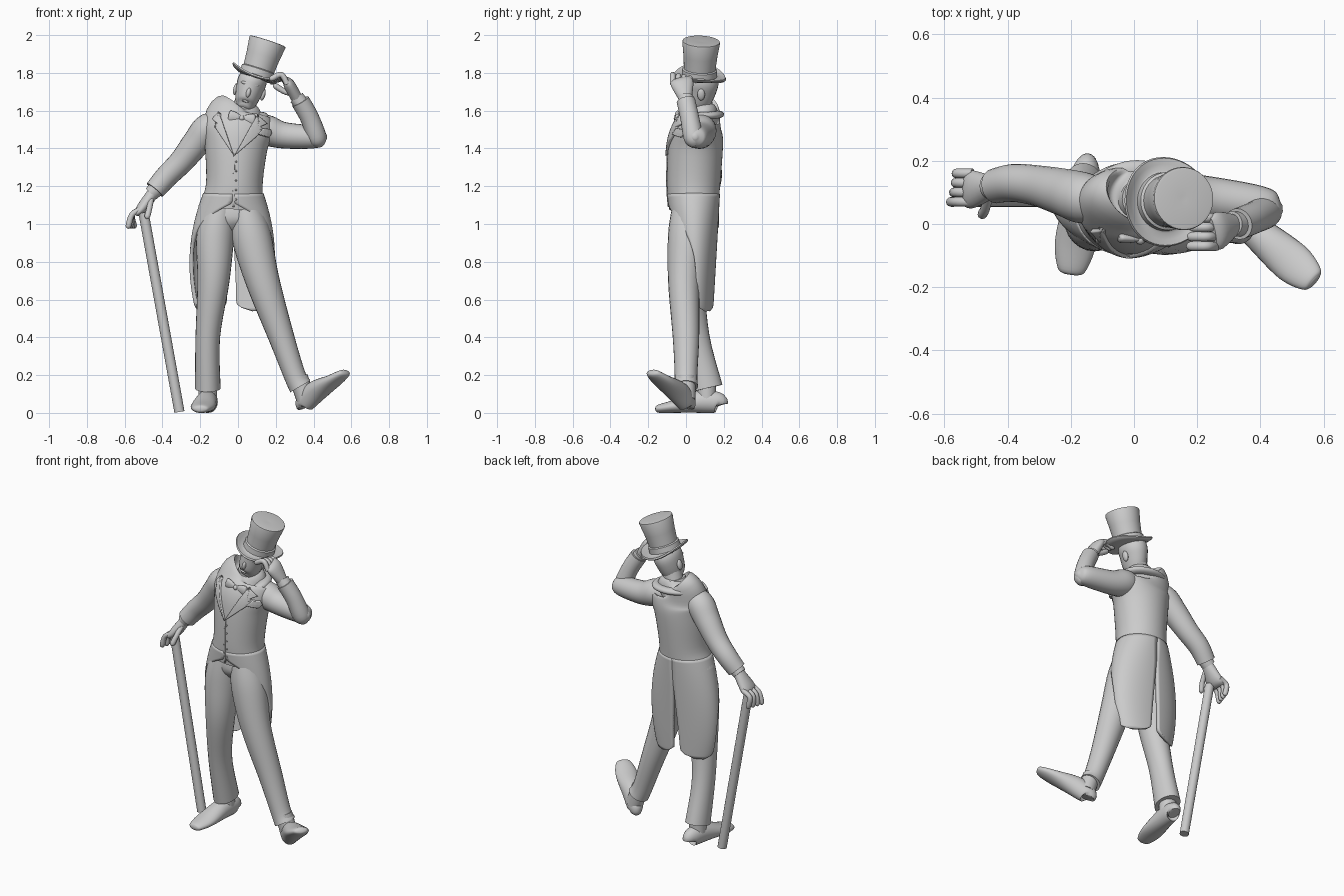
import bpy, bmesh, math
from mathutils import Vector, Matrix
from mathutils.bvhtree import BVHTree

if "Cube" in bpy.data.objects:
    bpy.data.objects.remove(bpy.data.objects["Cube"])

grey = bpy.data.materials.new("plain grey")
grey.use_nodes = True
grey.diffuse_color = (.6, .6, .6, 1)
grey.node_tree.nodes["Principled BSDF"].inputs["Base Color"].default_value = grey.diffuse_color

X, Y, Z = Matrix.Identity(3)
SIDES = {"right": -1, "left": 1}


def finish(name, bm):
    """Turn a bmesh into a smooth shaded object."""
    bmesh.ops.recalc_face_normals(bm, faces=bm.faces)
    mesh = bpy.data.meshes.new(name)
    bm.to_mesh(mesh)
    bm.free()
    mesh.materials.append(grey)
    for polygon in mesh.polygons:
        polygon.use_smooth = True
    mesh.set_sharp_from_angle(angle=.9)
    ob = bpy.data.objects.new(name, mesh)
    bpy.context.scene.collection.objects.link(ob)
    return ob


def spline(points, steps=5):
    """Smooth curve through rows of numbers."""
    padded = [points[0], *points, points[-1]]
    rows = []
    for before, start, end, after in zip(padded, padded[1:], padded[2:], padded[3:]):
        for k in range(steps):
            t = k / steps
            rows.append([b + t / 2 * (c - a + t * (2*a - 5*b + 4*c - d + t * (3*(b - c) + d - a)))
                         for a, b, c, d in zip(before, start, end, after)])
    return rows + [list(points[-1])]


def skin(name, rings):
    """Closed surface over a stack of rings."""
    bm = bmesh.new()
    loops = [[bm.verts.new(co) for co in ring] for ring in rings]
    for lower, upper in zip(loops, loops[1:]):
        for i in range(len(lower)):
            bm.faces.new((lower[i - 1], lower[i], upper[i], upper[i - 1]))
    bm.faces.new(loops[0])
    bm.faces.new(loops[-1])
    return finish(name, bm)


def circle(sides):
    for k in range(sides):
        angle = math.tau * k / sides
        yield math.cos(angle), math.sin(angle)


def loft(name, points, ref=X, flat=1, sides=24):
    """Sweep ellipses along a path; rows are x, y, z, radius along ref, and maybe a second radius."""
    rows = spline(points)
    rings = []
    for i, row in enumerate(rows):
        ahead, behind = rows[min(i + 1, len(rows) - 1)], rows[max(i - 1, 0)]
        tangent = Vector(ahead[:3]) - Vector(behind[:3])
        across = tangent.cross(ref).normalized()
        along = across.cross(tangent).normalized()
        rings.append([Vector(row[:3]) + along * c * row[3] + across * s * row[-1] * flat
                      for c, s in circle(sides)])
    return skin(name, rings)


def finger(name, points, radius=.015):
    """Thin limb with a rounded tip."""
    last, previous = Vector(points[-1]), Vector(points[-2])
    tip = last + (last - previous).normalized() * radius
    return loft(name, [(*p, radius) for p in points] + [(*tip, radius / 4)], Y, sides=12)


def ball(name, centre, size, tilt=0):
    bm = bmesh.new()
    place = Matrix.Translation(centre) @ Matrix.Rotation(tilt, 4, 'Y') @ Matrix.Diagonal((*size, 1))
    bmesh.ops.create_uvsphere(bm, u_segments=20, v_segments=12, radius=1, matrix=place)
    return finish(name, bm)


# Jacket body and trousers
torso = loft("jacket_body", [
    (-.03, .04, 1.08, .18, .13), (-.02, .04, 1.2, .15, .14), (-.01, .05, 1.4, .165, .145),
    (0, .06, 1.5, .185, .135), (0, .08, 1.57, .17, .105), (.02, .09, 1.6, .11, .08),
    (.02, .09, 1.63, .06, .06)], sides=48)
loft("trouser_seat", [(-.02, .03, 1.13, .15), (-.03, .03, 1.02, .17), (-.02, .03, .94, .06)], flat=.58)
loft("right_trouser_leg", [(-.09, .03, 1.1, .08, .1), (-.12, .02, .94, .1, .105), (-.13, .01, .7, .085, .09),
                           (-.16, .05, .4, .065, .075), (-.16, .11, .13, .068, .085)])
loft("left_trouser_leg", [(.04, .03, 1.1, .08, .1), (.07, .01, .94, .105, .105), (.13, -.01, .7, .09, .085),
                          (.23, 0, .4, .068, .07), (.3, 0, .2, .058, .06), (.33, 0, .14, .062, .064)])

# Tail coat skirt: two panels growing out of the waist, cut away in front and split behind
rows, columns = 36, 20
for label, side in SIDES.items():
    bm = bmesh.new()
    grid = []
    for i in range(rows + 1):
        t = i / rows
        corner = max(0, t * 12 - 11) ** 3 / 2
        vent = max(0, t - .25) / 5 + corner
        front = 1.5 + (math.pi - 1.5) * min(1, 1.08 - t * 1.08) ** 4 - corner
        width, depth = .15 + t * (.23 - .2 * t), .13 - .045 * t
        angles = [vent + (front - vent) * k / columns for k in range(columns + 1)]
        grid.append([bm.verts.new((side * width * math.sin(a) - .025 - t / 100, depth * math.cos(a) + .04 + t / 100,
                                   1.16 - .62 * t)) for a in angles])
    for upper, lower in zip(grid, grid[1:]):
        for k in range(columns):
            bm.faces.new((upper[k], upper[k + 1], lower[k + 1], lower[k]))
    panel = finish(label + "_coat_tail", bm)
    cloth = panel.modifiers.new("thickness", 'SOLIDIFY')
    cloth.thickness, cloth.offset = .02, 0


def shoe(name, heel, toe):
    """One shared shoe shape, standing on the line from heel to toe."""
    heel, toe = Vector(heel), Vector(toe)
    forward = toe - heel
    side = forward.cross(Z).normalized()
    up = side.cross(forward).normalized()
    shape = [(0, .03, .04), (.04, .045, .055), (.3, .055, .06), (.7, .065, .035), (.95, .045, .022), (1, .02, .01)]
    loft(name, [(*(heel + forward * t + up * max(tall, .02)), wide, tall) for t, wide, tall in shape], side)


# Shoes and ankles
shoe("right_shoe", (-.15, .18, 0), (-.2, -.16, 0))
shoe("left_shoe", (.37, -.01, 0), (.58, -.19, .2))
loft("right_ankle", [(-.16, .11, .2, .05), (-.16, .11, .06, .05)])
loft("left_ankle", [(.32, 0, .19, .05), (.36, 0, .07, .05)])

# Sleeves and cuffs
loft("right_sleeve", [(-.06, .07, 1.53, .05), (-.15, .08, 1.51, .08), (-.22, .1, 1.43, .075),
                      (-.3, .12, 1.33, .065), (-.38, .13, 1.25, .06), (-.44, .12, 1.18, .055)], Y)
loft("left_upper_sleeve", [(.04, .07, 1.52, .05), (.14, .08, 1.5, .08), (.24, .08, 1.47, .07),
                           (.4, .06, 1.46, .06), (.45, .05, 1.46, .04), (.47, .05, 1.46, .01)], Y)
loft("left_lower_sleeve", [(.43, .05, 1.41, .02), (.42, .04, 1.45, .05), (.38, .02, 1.56, .05),
                           (.33, 0, 1.65, .05)], Y)
loft("right_cuff", [(-.42, .12, 1.2, .045), (-.46, .12, 1.16, .04)], Y)
loft("left_cuff", [(.34, 0, 1.63, .04), (.31, 0, 1.67, .04)], Y)

# Hands: a flat palm, four fingers and a thumb each
loft("right_palm", [(-.44, .12, 1.18, .03, .03), (-.51, .11, 1.08, .06, .03), (-.54, .11, 1.05, .05, .01)], Y)
loft("left_palm", [(.32, 0, 1.65, .03, .03), (.27, -.02, 1.74, .06, .03), (.25, -.03, 1.77, .05, .01)], Y)
for k in range(4):
    spread = .03 * k
    y = .07 + spread
    finger(f"right_finger_{k + 1}", [(-.51, y, 1.08), (-.56, y, 1.05), (-.58 + spread / 3, y, .99)])
    y = spread - .07
    finger(f"left_finger_{k + 1}", [(.26, y, 1.74), (.23, y, 1.79 - spread / 5), (.18, y, 1.77 - spread / 5)])
finger("right_thumb", [(-.46, .09, 1.13), (-.47, .05, 1.08), (-.48, .03, 1.04)])
finger("left_thumb", [(.3, -.01, 1.69), (.25, -.01, 1.7), (.2, -.01, 1.73)])

# Walking cane
loft("cane", [(-.5, .08, 1.06, .027), (-.31, .08, .005, .027)], Y, sides=16)

# Neck, head and face, leaning to the left
lean = .25
loft("neck", [(.01, .09, 1.56, .056), (.05, .08, 1.68, .056)])
loft("head", [(.03, .03, 1.61, .03, .03), (.04, .05, 1.64, .055, .07), (.06, .07, 1.71, .072, .09),
              (.08, .08, 1.77, .075, .09), (.1, .08, 1.84, .04, .04)])
ball("nose", (.055, -.018, 1.695), (.012, .014, .026), lean)
ball("brow", (.065, .005, 1.74), (.05, .02, .014), lean)
ball("lips", (.04, -.005, 1.65), (.02, .008, .006), lean)
for label, side in SIDES.items():
    ball(label + "_ear", (.06 + side * .072, .08, 1.7 - side * .015), (.013, .02, .032), lean)

# Top hat: turned profile with a band, thick brim curled up at the sides
profile = [(.01, -.005), (.08, -.005), (.12, 0), (.135, .004), (.142, .012), (.138, .02), (.12, .015),
           (.1, .01), (.093, .012), (.092, .045), (.084, .05), (.09, .12), (.1, .195), (.098, .202),
           (.09, .204), (.01, .2)]
place = (Matrix.Translation((.095, .07, 1.775)) @ Matrix.Rotation(math.radians(18), 4, 'Y')
         @ Matrix.Rotation(math.radians(-3), 4, 'X'))
rings = []
for radius, height in profile:
    curl = max(0, radius - .09) * .7 if height < .04 else 0
    rings.append([place @ Vector((radius * c, radius * s, height + curl * (c * c - .4)))
                  for c, s in circle(48)])
skin("top_hat", rings)

# Flat pieces laid on the chest
surface = BVHTree.FromPolygons([v.co for v in torso.data.vertices],
                               [p.vertices for p in torso.data.polygons])


def on_chest(x, z):
    """Point of the chest seen straight from the front, or the nearest one."""
    hit = surface.ray_cast(Vector((x, -1, z)), Y)[0]
    return hit or surface.find_nearest(Vector((x, 0, z)))[0]


def patch(name, outline, thickness):
    bm = bmesh.new()
    bm.faces.new([bm.verts.new((x, -1, z)) for x, z in outline])
    bmesh.ops.triangulate(bm, faces=bm.faces)
    bmesh.ops.subdivide_edges(bm, edges=bm.edges, cuts=11, use_grid_fill=True)
    for v in bm.verts:
        v.co = on_chest(v.co.x, v.co.z)
    cloth = finish(name, bm).modifiers.new("thickness", 'SOLIDIFY')
    cloth.thickness, cloth.offset = thickness * 2, 0


for label, side in SIDES.items():
    lapel = [(0, 1.36), (.12, 1.5), (.1, 1.515), (.14, 1.54), (.1, 1.58), (.08, 1.54)]
    patch(label + "_lapel", [(side * x - .02 + x / 5, z - side * x / 12) for x, z in lapel], .012)
patch("front_seam", [(-.022, 1.37), (-.016, 1.37), (-.02, 1.09), (-.03, 1.09)], .005)
patch("pocket_square", [(.1, 1.475), (.15, 1.46), (.165, 1.48), (.16, 1.5), (.13, 1.505)], .018)
for k in range(5):
    ball(f"button_{k + 1}", on_chest(-.01, 1.13 + k / 20), (.005, .005, .005))

# Flat coat collar lying on the shoulders, shirt collar and bow tie
loft("coat_collar", [(-.09, -.01, 1.56, .015), (-.11, .06, 1.585, .02), (-.08, .14, 1.585, .02),
                     (.01, .17, 1.58, .02), (.1, .14, 1.575, .02), (.13, .06, 1.57, .02),
                     (.11, -.01, 1.55, .015)], Z, flat=1.6)
loft("shirt_collar", [(.01, .08, 1.57, .075), (.025, .08, 1.62, .065)])
knot = Vector((.02, -.05, 1.56))
for label, side in SIDES.items():
    wing = [(0, .01), (.03, .025), (.06, .032), (.07, .02)]
    loft(label + "_bow", [(*(knot + Vector((side * x, x / 10, -side * x / 7))), r) for x, r in wing], Z, flat=.5)
ball("bow_knot", knot, (.015, .015, .015))
